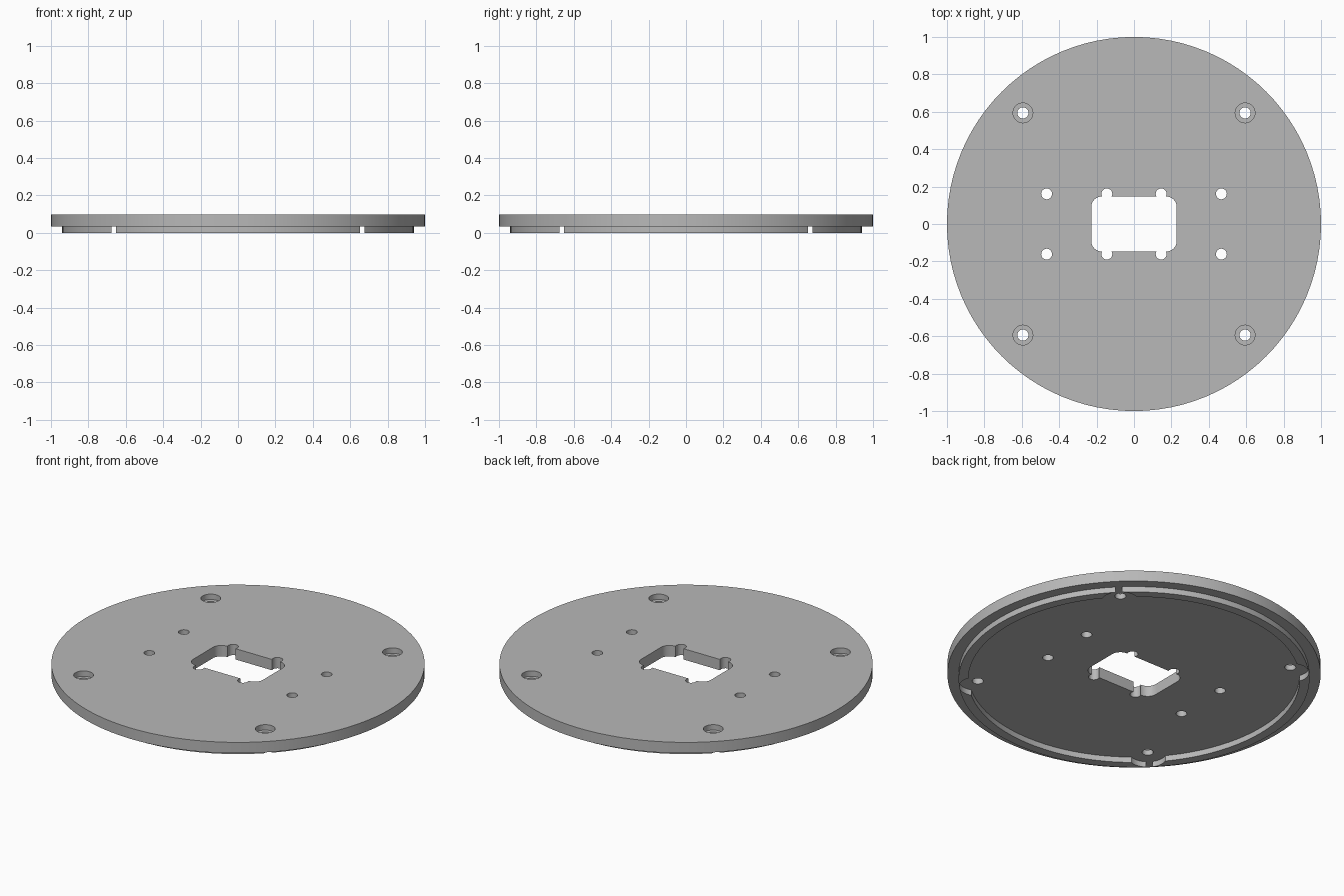
import bpy, bmesh, math

if "Cube" in bpy.data.objects:
    bpy.data.objects.remove(bpy.data.objects["Cube"])

TOP, STEP = 0.097, 0.033          # plate top, plate underside
SCREW, SMALL_X, SMALL_Y = 0.594, 0.467, 0.161

grey = bpy.data.materials.new("mid grey")
grey.diffuse_color = (0.48, 0.48, 0.48, 1)
grey.use_nodes = True
grey.node_tree.nodes["Principled BSDF"].inputs["Base Color"].default_value = grey.diffuse_color


def mesh_object(name, bm):
    bmesh.ops.recalc_face_normals(bm, faces=bm.faces[:])
    me = bpy.data.meshes.new(name)
    bm.to_mesh(me)
    bm.free()
    me.materials.append(grey)
    ob = bpy.data.objects.new(name, me)
    bpy.context.collection.objects.link(ob)
    return ob


def lathe(name, profile, steps):
    """Spin a closed (radius, height) profile round the z axis."""
    bm = bmesh.new()
    rings = []
    for i in range(steps):
        a = 2 * math.pi * i / steps
        rings.append([bm.verts.new((r * math.cos(a), r * math.sin(a), z)) for r, z in profile])
    for i in range(steps):
        p, q = rings[i], rings[(i + 1) % steps]
        for j in range(len(profile)):
            k = (j + 1) % len(profile)
            bm.faces.new((p[j], q[j], q[k], p[k]))
    return mesh_object(name, bm)


def prism(name, outline, z0, z1):
    bm = bmesh.new()
    low = [bm.verts.new((x, y, z0)) for x, y in outline]
    high = [bm.verts.new((x, y, z1)) for x, y in outline]
    bm.faces.new(low[::-1])
    bm.faces.new(high)
    n = len(outline)
    for i in range(n):
        j = (i + 1) % n
        bm.faces.new((low[i], low[j], high[j], high[i]))
    return mesh_object(name, bm)


def circle(cx, cy, r, n):
    return [(cx + r * math.cos(2 * math.pi * i / n), cy + r * math.sin(2 * math.pi * i / n))
            for i in range(n)]


def rounded_rect(hx, hy, r, n=8):
    pts = []
    for k, (sx, sy) in enumerate(((1, 1), (-1, 1), (-1, -1), (1, -1))):
        for i in range(n + 1):
            a = math.pi / 2 * (k + i / n)
            pts.append((sx * (hx - r) + r * math.cos(a), sy * (hy - r) + r * math.sin(a)))
    return pts


# Round plate with a locating rim underneath
plate = lathe("round_plate", [(0.05, TOP), (1, TOP), (1, STEP), (0.94, STEP), (0.94, 0),
                              (0.888, 0), (0.888, STEP), (0.05, STEP)], 96)

# Centre window, screw holes with counterbores, rim clearances and small holes
cutters = [prism("window_cutter", rounded_rect(0.228, 0.147, 0.055), -0.1, 0.2)]
for sx in (-1, 1):
    for sy in (-1, 1):
        x, y = sx * SCREW, sy * SCREW
        cutters += [
            prism("rim_clearance_cutter", circle(x, y, 0.101, 64), -0.1, STEP),
            prism("screw_hole_cutter", circle(x, y, 0.03, 32), -0.1, 0.2),
            prism("counterbore_cutter", circle(x, y, 0.053, 40), TOP - 0.032, 0.2),
            prism("small_hole_cutter", circle(sx * SMALL_X, sy * SMALL_Y, 0.029, 32), -0.1, 0.2),
            prism("window_notch_cutter", circle(sx * 0.145, sy * SMALL_Y, 0.029, 32), -0.1, 0.2),
        ]

bpy.context.view_layer.objects.active = plate
for c in cutters:
    mod = plate.modifiers.new("cut", 'BOOLEAN')
    mod.operation, mod.solver, mod.object = 'DIFFERENCE', 'EXACT', c
    bpy.ops.object.modifier_apply(modifier=mod.name)
for c in cutters:
    bpy.data.objects.remove(c, do_unlink=True)

# Smooth round walls, sharp rims
plate.select_set(True)
bpy.ops.object.shade_smooth_by_angle(angle=math.radians(30))
